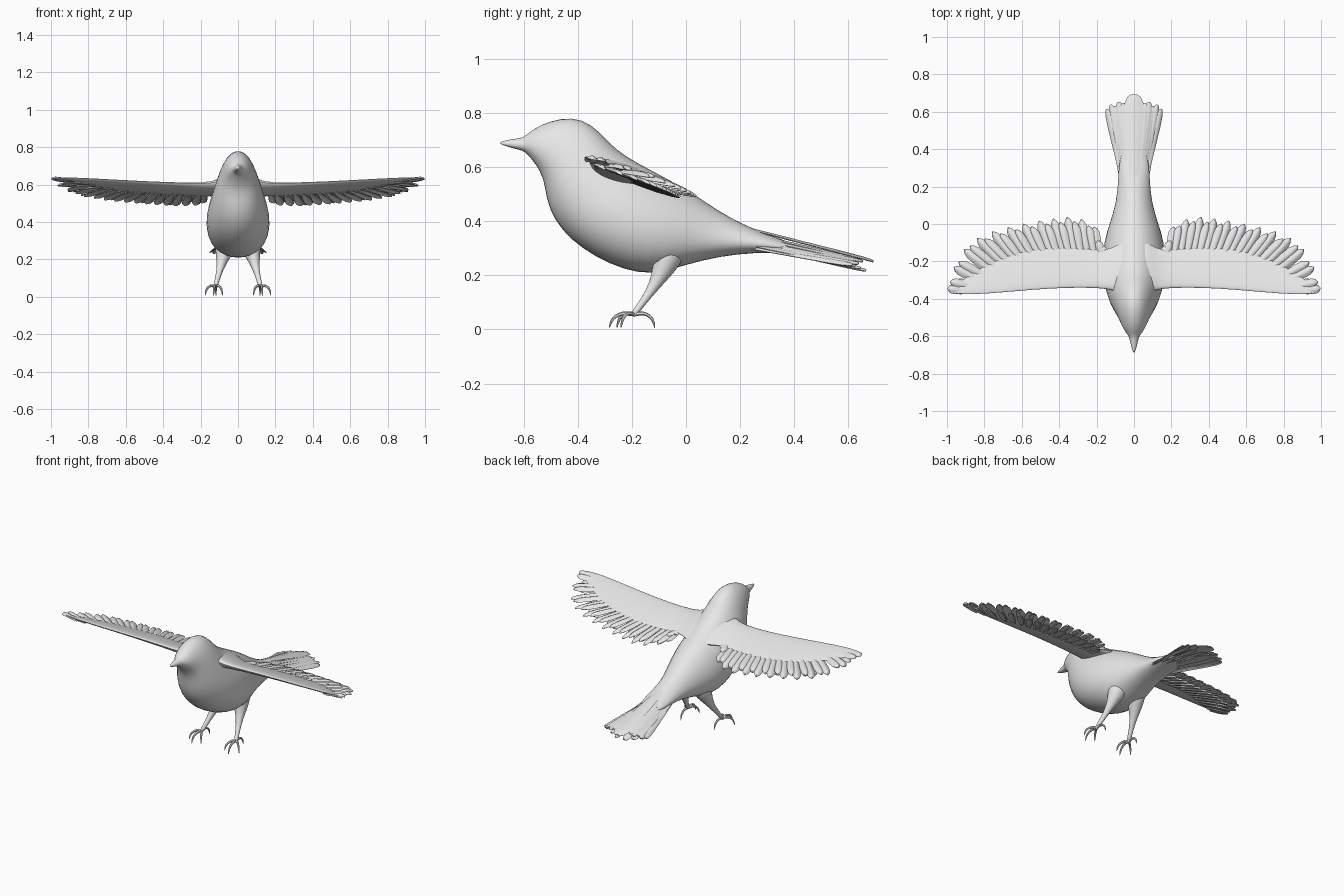
import bpy, bmesh, math
from mathutils import Vector as V

if "Cube" in bpy.data.objects:
    bpy.data.objects.remove(bpy.data.objects["Cube"])

grey = bpy.data.materials.new("plumage_grey")
grey.diffuse_color = (0.8, 0.8, 0.8, 1)
grey.use_nodes = True
grey.node_tree.nodes["Principled BSDF"].inputs["Base Color"].default_value = grey.diffuse_color


def loft(bm, rings):
    """Skin closed rings of points and cap both ends."""
    vs = [[bm.verts.new(p) for p in r] for r in rings]
    n = len(vs[0])
    for a, b in zip(vs, vs[1:]):
        for i in range(n):
            j = (i + 1) % n
            bm.faces.new((a[i], a[j], b[j], b[i]))
    bm.faces.new(vs[0][::-1])
    bm.faces.new(vs[-1])


def finish(bm, name, mirror=False, subdiv=0, angle=50):
    bmesh.ops.recalc_face_normals(bm, faces=bm.faces)
    me = bpy.data.meshes.new(name)
    bm.to_mesh(me)
    bm.free()
    ob = bpy.data.objects.new(name, me)
    bpy.context.collection.objects.link(ob)
    me.materials.append(grey)
    bpy.ops.object.select_all(action='DESELECT')
    ob.select_set(True)
    bpy.context.view_layer.objects.active = ob
    bpy.ops.object.shade_smooth_by_angle(angle=math.radians(angle))
    if mirror:
        ob.modifiers.new("mirror", 'MIRROR').use_mirror_merge = False
    if subdiv:
        m = ob.modifiers.new("smooth", 'SUBSURF')
        m.levels = m.render_levels = subdiv
    return ob


def lerp(table, x):
    """Read a value off a list of rows (x, a, b, ...)."""
    for p, q in zip(table, table[1:]):
        if x <= q[0]:
            t = (x - p[0]) / (q[0] - p[0])
            return [a + (b - a) * t for a, b in zip(p[1:], q[1:])]
    return list(table[-1][1:])


def tube(bm, path, n=8):
    """Round tapering limb through (x, y, z, radius) points."""
    pts = [V(p[:3]) for p in path]
    rings = []
    for i, p in enumerate(pts):
        d = (pts[min(i + 1, len(pts) - 1)] - pts[max(i - 1, 0)]).normalized()
        u = d.cross(V((1, 0.2, 0))).normalized()
        w = d.cross(u)
        rings.append([p + (u * math.cos(a) + w * math.sin(a)) * path[i][3]
                      for a in (2 * math.pi * k / n for k in range(n))])
    loft(bm, rings)


def feather(bm, base, tip, width, up, cup=0.3, thick=0.007, blunt=False, droop=0.0):
    """Thin cupped blade; each row is (position along, relative width)."""
    base, tip = V(base), V(tip)
    d = tip - base
    side = d.cross(V(up)).normalized()
    nrm = side.cross(d).normalized()
    rows = [(0, .4), (.35, .85), (.65, 1), (.82, .95), (.93, .62), (1, .08)]
    if blunt:
        rows = [(0, .5), (.4, .75), (.75, 1), (.9, .95), (.97, .7), (1, .35)]
    rings = []
    for t, k in rows:
        w = width * k / 2
        c = base + d * t - nrm * droop * t * t
        top = [c + side * w * s + nrm * (cup * w * (1 - s * s) + thick / 2 * (1 - abs(s)))
               for s in (-1, -.5, 0, .5, 1)]
        low = [c + side * w * s + nrm * (cup * w * (1 - s * s) - thick / 2)
               for s in (.9, 0, -.9)]
        rings.append(top + low)
    loft(bm, rings)


# Body with head and beak: top y, top z, bottom y, bottom z, half width
sections = [
    (-.69, .692, -.69, .686, .004), (-.645, .704, -.645, .669, .018),
    (-.602, .707, -.60, .661, .026), (-.58, .728, -.585, .645, .044),
    (-.54, .757, -.555, .61, .064), (-.46, .785, -.525, .555, .086),
    (-.38, .782, -.518, .48, .106), (-.315, .733, -.49, .40, .130),
    (-.26, .668, -.425, .325, .154), (-.18, .62, -.34, .265, .172),
    (-.08, .567, -.23, .215, .172), (.02, .512, -.12, .197, .153),
    (.125, .437, -.01, .235, .112), (.207, .392, .125, .27, .09),
    (.28, .36, .26, .283, .085), (.34, .338, .34, .282, .08),
    (.42, .31, .42, .285, .05)]
bm = bmesh.new()
rings = []
for ty, tz, by, bz, w in sections:
    ring = []
    for k in range(16):
        a = 2 * math.pi * k / 16
        h = .5 + .5 * math.cos(a)
        x = w * math.sin(a) * (1 - .13 * math.cos(a))
        ring.append((x, by + (ty - by) * h, bz + (tz - bz) * h))
    rings.append(ring)
loft(bm, rings)
finish(bm, "body", subdiv=1)


# Wing arm: x, leading y, trailing y, thickness
def wing_z(x, y):
    return .613 + .03 * x - .31 * (y + .36)


arm = [(.03, -.37, -.08, .11), (.08, -.37, -.1, .10), (.12, -.357, -.125, .075),
       (.17, -.345, -.14, .052),
       (.35, -.342, -.12, .04), (.55, -.355, -.13, .034), (.72, -.37, -.18, .028),
       (.85, -.378, -.25, .022), (.94, -.375, -.315, .016), (.985, -.365, -.345, .008)]
bm = bmesh.new()
rings = []
for x, y0, y1, th in arm:
    ring = []
    root = max(0, .17 - x)          # shoulder rises into the back
    for k in range(14):
        a = 2 * math.pi * k / 14
        t = .5 - .5 * math.cos(a)
        y = y0 + (y1 - y0) * t
        full = th * math.sin(a) * (1 - .55 * t)
        ring.append((x, y, wing_z(x, y) - .008 + root * .2 + full * (.4 if full > 0 else .7)))
    rings.append(ring)
loft(bm, rings)
finish(bm, "wing_arm", mirror=True, subdiv=1)

# Flight feathers: fraction along wing, base x, base y, tip x, tip y
fan = [(0, .15, -.20, .175, -.12), (.1, .19, -.2, .22, .005), (.22, .29, -.2, .33, .04),
       (.4, .42, -.2, .49, .02), (.55, .53, -.21, .64, -.01), (.68, .62, -.23, .77, -.045),
       (.8, .70, -.27, .885, -.10), (.9, .78, -.31, .955, -.21),
       (.96, .84, -.34, .985, -.29), (1, .88, -.36, .998, -.345)]
bm = bmesh.new()
COUNT = 25
for i in range(COUNT):
    bx, by, tx, ty = lerp(fan, i / (COUNT - 1))
    ty -= .022 * (i % 2)
    lift = -.012 + .006 * (i % 2)
    feather(bm, (bx, by, wing_z(bx, by) - .022), (tx, ty, wing_z(tx, ty) + lift),
            .052, (.3, .3, 1), cup=.5, droop=-.004)
finish(bm, "flight_feathers", mirror=True)

# Shorter feathers under the flight feathers
bm = bmesh.new()
for i in range(16):
    bx, by, tx, ty = lerp(fan, .06 + .9 * i / 15)
    mx, my = bx + (tx - bx) * .75, by + (ty - by) * .75
    feather(bm, (bx, by, wing_z(bx, by) - .025), (mx, my, wing_z(mx, my) - .03),
            .045, (-.2, .3, 1), cup=.4)
finish(bm, "under_feathers", mirror=True)

# Tail: central feather on top, side feathers stacked lower outwards
bm = bmesh.new()
feather(bm, (0, .24, .368), (0, .692, .25), .105, (0, 0, 1), cup=.12, blunt=True)
finish(bm, "tail_centre_feather")
bm = bmesh.new()
for i in range(5):
    t = i / 4
    feather(bm, (.025 + .04 * t, .24, .352 - .05 * t),
            (.06 + .085 * t, .645 - .03 * t + .015 * (i % 2), .255 - .015 * t),
            .046 - .01 * t, (.5 * t, 0, 1), cup=.15, blunt=True)
for i in range(3):
    feather(bm, (.02 + .025 * i, .26, .308), (.03 + .045 * i, .665 - .02 * i, .218 + .008 * i),
            .05, (.2, 0, 1), cup=.15, blunt=True)
finish(bm, "tail_side_feathers", mirror=True)

# Legs
bm = bmesh.new()
tube(bm, [(.055, -.06, .31, .07), (.068, -.07, .262, .06), (.082, -.088, .215, .04),
          (.092, -.115, .165, .023), (.106, -.152, .11, .014), (.12, -.19, .06, .013),
          (.122, -.198, .048, .008)], 10)
finish(bm, "legs", mirror=True, subdiv=1)

# Toes with hooked claws, arched above the ground
bm = bmesh.new()
for tx, ty in ((.083, -.255), (.13, -.283), (.176, -.24), (.118, -.115)):
    a = V((.121, -.192, 0))
    d = V((tx, ty, 0)) - a
    path = []
    for t, z, r in ((0, .055, .012), (.35, .062, .009), (.65, .055, .008),
                    (.85, .042, .007), (.96, .024, .005), (1, .004, .002)):
        p = a + d * t
        path.append((p.x, p.y, z, r))
    tube(bm, path, 6)
finish(bm, "toes", mirror=True, subdiv=1)
